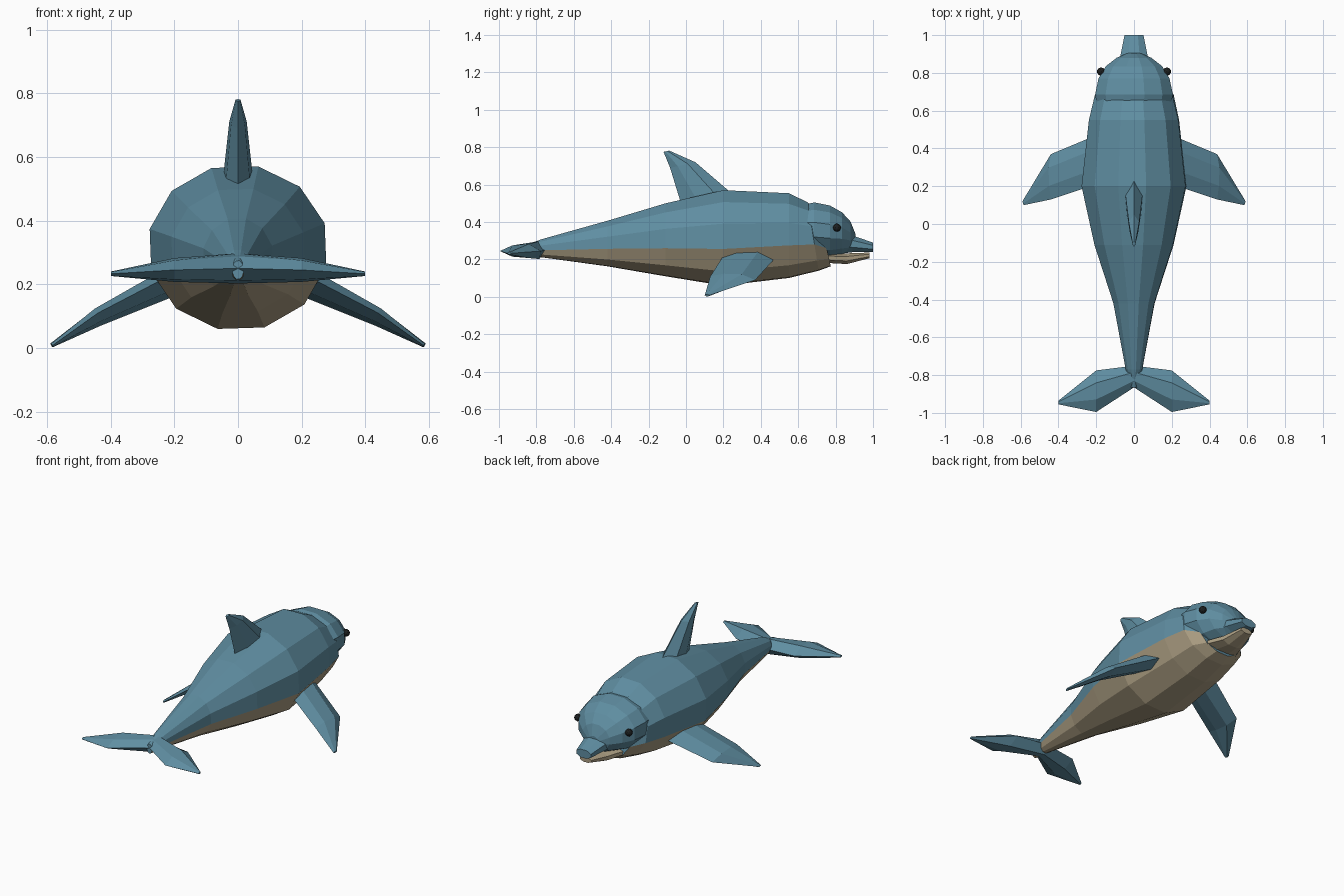
import bpy, bmesh, math
from mathutils import Vector

if "Cube" in bpy.data.objects:
    bpy.data.objects.remove(bpy.data.objects["Cube"])


def material(name, rgb):
    m = bpy.data.materials.new(name)
    m.diffuse_color = (*rgb, 1)
    m.use_nodes = True
    m.node_tree.nodes["Principled BSDF"].inputs["Base Color"].default_value = m.diffuse_color
    return m


BLUE = material("slate blue", (0.115, 0.27, 0.36))
TAN = material("belly tan", (0.42, 0.35, 0.23))
DARK = material("eye black", (0.012, 0.014, 0.014))


def loft(name, rings, mats, rule=None):
    """Skin equal-sized rings of points, cap the ends; rule(k) picks a material per strip."""
    bm = bmesh.new()
    vs = [[bm.verts.new(p) for p in ring] for ring in rings]
    n = len(vs[0])
    for a, b in zip(vs, vs[1:]):
        for k in range(n):
            j = (k + 1) % n
            f = bm.faces.new((a[k], a[j], b[j], b[k]))
            f.material_index = rule(k) if rule else 0
    bm.faces.new(vs[0])
    bm.faces.new(vs[-1])
    bmesh.ops.recalc_face_normals(bm, faces=bm.faces)
    me = bpy.data.meshes.new(name)
    bm.to_mesh(me)
    bm.free()
    for m in mats:
        me.materials.append(m)
    ob = bpy.data.objects.new(name, me)
    bpy.context.collection.objects.link(ob)
    return ob


def oval(y, half_width, bottom, top, n=12, turn=17, slant=0.0):
    """Upright ring across y; slant pushes its lower points forward."""
    cz, rz = (top + bottom) / 2, (top - bottom) / 2
    ring = []
    for k in range(n):
        a = math.radians(turn + 360 * k / n)
        ring.append((half_width * math.cos(a), y - slant * math.sin(a), cz + rz * math.sin(a)))
    return ring


def blade(le, te, thick, normal):
    """Six-point fin section between a leading and a trailing point."""
    le, te, nrm = Vector(le), Vector(te), Vector(normal).normalized() * thick / 2
    a, b = le.lerp(te, 0.3), le.lerp(te, 0.7)
    return [le, a + nrm, b + nrm * 0.8, te, b - nrm * 0.8, a - nrm]


def mirrored(ob):
    m = ob.modifiers.new("mirror", 'MIRROR')
    m.use_axis[0] = True
    return ob


# Body, with the five lowest strips forming the belly
loft("body", [
    oval(-0.865, 0.018, 0.215, 0.275),
    oval(-0.77, 0.045, 0.21, 0.31),
    oval(-0.42, 0.112, 0.16, 0.41),
    oval(-0.11, 0.215, 0.105, 0.505),
    oval(0.20, 0.285, 0.053, 0.577),
    oval(0.55, 0.245, 0.095, 0.56),
    oval(0.68, 0.215, 0.135, 0.51, slant=0.03),
    oval(0.745, 0.15, 0.16, 0.42, slant=0.03),
], [BLUE, TAN], lambda k: 1 if 6 <= k <= 10 else 0)

# Domed head
loft("head", [
    oval(0.645, 0.205, 0.22, 0.50, turn=15),
    oval(0.685, 0.213, 0.208, 0.510, turn=15),
    oval(0.77, 0.195, 0.208, 0.493, turn=15),
    oval(0.835, 0.155, 0.225, 0.455, turn=15),
    oval(0.88, 0.095, 0.24, 0.405, turn=15),
    oval(0.905, 0.035, 0.27, 0.34, turn=15),
], [BLUE])

# Beak
loft("upper_beak", [
    oval(0.82, 0.095, 0.225, 0.365, 8, 22.5),
    oval(0.89, 0.078, 0.235, 0.332, 8, 22.5),
    oval(1.0, 0.054, 0.238, 0.292, 8, 22.5),
], [BLUE])
loft("lower_beak", [
    oval(0.74, 0.12, 0.18, 0.235, 8, 22.5),
    oval(0.86, 0.075, 0.173, 0.235, 8, 22.5),
    oval(0.98, 0.042, 0.205, 0.238, 8, 22.5),
], [TAN])

# Eyes
bm = bmesh.new()
bmesh.ops.create_icosphere(bm, subdivisions=2, radius=0.022)
bmesh.ops.translate(bm, verts=bm.verts, vec=(0.174, 0.807, 0.37))
me = bpy.data.meshes.new("eyes")
bm.to_mesh(me)
bm.free()
me.materials.append(DARK)
eyes = bpy.data.objects.new("eyes", me)
bpy.context.collection.objects.link(eyes)
mirrored(eyes)

# Dorsal fin
loft("dorsal_fin", [
    blade((0, 0.26, 0.54), (0, -0.03, 0.51), 0.095, (1, 0, 0)),
    blade((0, 0.05, 0.72), (0, -0.085, 0.69), 0.055, (1, 0, 0)),
    blade((0, -0.09, 0.782), (0, -0.12, 0.775), 0.016, (1, 0, 0)),
], [BLUE])

# Flippers
out = (0.45, 0, 0.9)
mirrored(loft("flippers", [
    blade((0.20, 0.47, 0.20), (0.20, 0.21, 0.235), 0.09, out),
    blade((0.44, 0.37, 0.09), (0.44, 0.13, 0.11), 0.055, out),
    blade((0.588, 0.125, 0.008), (0.583, 0.10, 0.008), 0.014, out),
], [BLUE]))

# Tail flukes
mirrored(loft("tail_flukes", [
    blade((0, -0.75, 0.25), (0, -0.865, 0.25), 0.095, (0, 0, 1)),
    blade((0.20, -0.775, 0.245), (0.20, -0.995, 0.245), 0.075, (0, 0, 1)),
    blade((0.40, -0.935, 0.233), (0.40, -0.955, 0.233), 0.014, (0, 0, 1)),
], [BLUE]))
